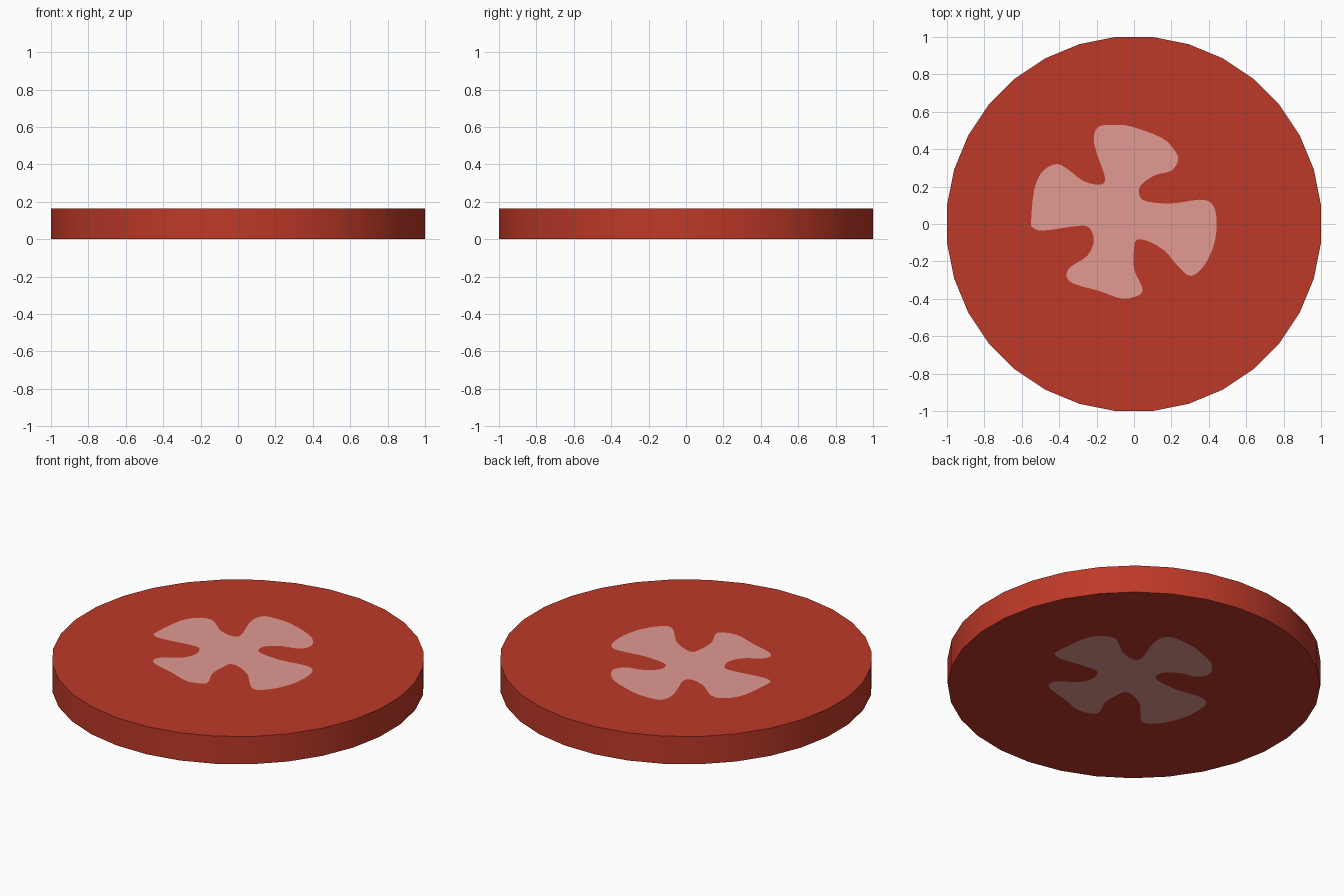
import bpy, bmesh, math
from mathutils import Vector

if "Cube" in bpy.data.objects:
    bpy.data.objects.remove(bpy.data.objects["Cube"])

SIDES = 32
HEIGHT = 0.165
RADIUS = 1 / math.cos(math.pi / SIDES)

# Control points of the four-lobed emblem, smoothed below
EMBLEM = [(-.19, .52), (-.10, .53), (-.01, .52), (.15, .46), (.22, .39), (.235, .34),
          (.20, .285), (.11, .26), (.035, .205), (.03, .15), (.07, .12), (.20, .11),
          (.35, .13), (.415, .11), (.44, .04), (.435, -.08), (.395, -.19), (.34, -.26),
          (.29, -.275), (.23, -.22), (.16, -.14), (.07, -.09), (.015, -.085), (.0, -.13),
          (.0, -.24), (.04, -.33), (.035, -.375), (-.06, -.40), (-.18, -.36), (-.32, -.32),
          (-.36, -.28), (-.34, -.23), (-.25, -.17), (-.215, -.09), (-.24, -.02), (-.30, -.01),
          (-.48, -.035), (-.54, -.02), (-.55, .02), (-.53, .20), (-.48, .29), (-.41, .32),
          (-.35, .29), (-.27, .23), (-.18, .21), (-.155, .25), (-.20, .38), (-.215, .46)]


def material(name, color):
    m = bpy.data.materials.new(name)
    m.diffuse_color = (*color, 1)
    m.use_nodes = True
    m.node_tree.nodes["Principled BSDF"].inputs["Base Color"].default_value = m.diffuse_color
    return m


def smooth_loop(points, steps=3):
    """Closed Catmull-Rom curve through the points."""
    pts = [Vector(p) for p in points]
    n, out = len(pts), []
    for i in range(n):
        a, b, c, d = (pts[(i + k) % n] for k in (-1, 0, 1, 2))
        for s in range(steps):
            t = s / steps
            out.append(0.5 * (2 * b + (c - a) * t + (2 * a - 5 * b + 4 * c - d) * t * t
                              + (3 * b - a - 3 * c + d) * t ** 3))
    return out


def ring(bm, points, z):
    verts = [bm.verts.new((x, y, z)) for x, y in points]
    edges = [bm.edges.new((verts[i - 1], verts[i])) for i in range(len(verts))]
    return verts, edges


def cap(bm, rim_edges, z, mirror):
    """Flat cap with the emblem cut into it; the underside is mirrored like a flipped coin."""
    verts, edges = ring(bm, [(p.x * mirror, p.y) for p in smooth_loop(EMBLEM)], z)
    bmesh.ops.triangle_fill(bm, edges=rim_edges + edges, use_beauty=True, normal=(0, 0, 1))
    face = bm.faces.new(verts)
    face.material_index = 1
    return face


bm = bmesh.new()
circle = [(RADIUS * math.cos(a), RADIUS * math.sin(a))
          for a in ((i + 0.5) * math.tau / SIDES for i in range(SIDES))]

# Rim wall
low, low_edges = ring(bm, circle, 0)
high, high_edges = ring(bm, circle, HEIGHT)
for i in range(SIDES):
    bm.faces.new((low[i - 1], low[i], high[i], high[i - 1]))

# Top and bottom caps
emblems = [cap(bm, high_edges, HEIGHT, 1), cap(bm, low_edges, 0, -1)]
bmesh.ops.recalc_face_normals(bm, faces=bm.faces)
bmesh.ops.triangulate(bm, faces=emblems)

mesh = bpy.data.meshes.new("round_token")
bm.to_mesh(mesh)
bm.free()
mesh.materials.append(material("brick red", (0.515, 0.041, 0.021)))
mesh.materials.append(material("dusty pink", (0.76, 0.32, 0.285)))

token = bpy.data.objects.new("round_token", mesh)
bpy.context.collection.objects.link(token)
bpy.context.view_layer.objects.active = token
token.select_set(True)
bpy.ops.object.shade_smooth_by_angle(angle=math.radians(30))
